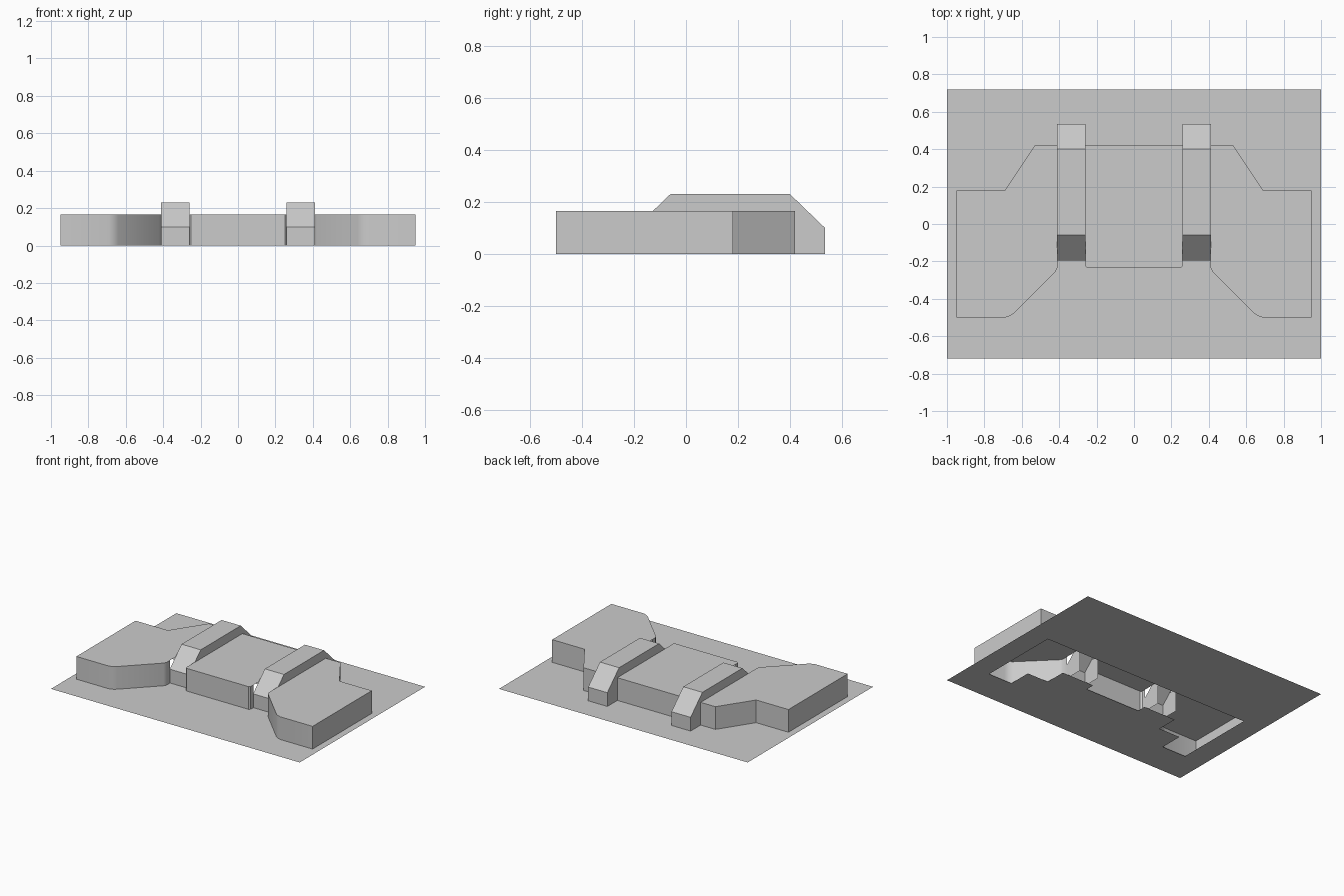
import bpy
import bmesh

old = bpy.data.objects.get("Cube")
if old:
    bpy.data.objects.remove(old, do_unlink=True)

grey = bpy.data.materials.new("plain_grey")
grey.use_nodes = True
grey.diffuse_color = (0.6, 0.6, 0.6, 1)
grey.node_tree.nodes["Principled BSDF"].inputs["Base Color"].default_value = (0.6, 0.6, 0.6, 1)


def finish(name, bm, smooth=False):
    """Turn a bmesh of the left half into a mirrored object."""
    bmesh.ops.recalc_face_normals(bm, faces=bm.faces[:])
    mesh = bpy.data.meshes.new(name)
    bm.to_mesh(mesh)
    bm.free()
    obj = bpy.data.objects.new(name, mesh)
    bpy.context.collection.objects.link(obj)
    mesh.materials.append(grey)
    obj.modifiers.new("Mirror", 'MIRROR').use_axis[0] = True
    if smooth:
        bpy.ops.object.select_all(action='DESELECT')
        obj.select_set(True)
        bpy.context.view_layer.objects.active = obj
        bpy.ops.object.shade_smooth_by_angle(angle=0.6)
    return obj


def ring(bm, points, z):
    return [bm.verts.new((x, y, z)) for x, y in points]


# Ground sheet with a stepped opening under the body
SHEET = [(0, -.72), (1, -.72), (1, .72), (0, .72), (0, .12), (.84, .12),
         (.84, -.48), (.65, -.48), (.65, -.31), (.48, -.31), (.48, -.155),
         (.22, -.155), (.22, -.22), (0, -.22)]
bm = bmesh.new()
bm.faces.new(ring(bm, SHEET, 0))
sheet = finish("ground_sheet", bm)

# Hollow body: top plate and walls, with an open notch for each strap
CLIP_IN, CLIP_OUT, NOTCH = .26, .41, -.06
HEIGHT = .165
BODY = [(0, -.235), (.25, -.235), (CLIP_IN, -.225), (CLIP_IN, -.195), (CLIP_IN, NOTCH),
        (CLIP_OUT, NOTCH), (CLIP_OUT, -.195), (CLIP_OUT, -.235), (.42, -.255),
        (.64, -.475), (.66, -.49), (.69, -.5), (.95, -.5), (.95, .18),
        (.69, .18), (.53, .42), (0, .42)]
bm = bmesh.new()
low, high = ring(bm, BODY, 0), ring(bm, BODY, HEIGHT)
bm.faces.new(high)
for i in range(len(BODY) - 1):
    in_notch = min(BODY[i][1], BODY[i + 1][1]) >= -.2 and BODY[i + 1][0] <= CLIP_OUT
    if in_notch and i + 2 < len(BODY):
        continue
    bm.faces.new((low[i], low[i + 1], high[i + 1], high[i]))
body = finish("body", bm, smooth=True)

# Straps: bevelled bands over the body that reach the ground at both ends
BAND = [(-.195, 0), (-.195, .1), (-.06, .23), (.4, .23), (.535, .1), (.535, 0)]
UNDERSIDE = [(.42, 0), (.42, HEIGHT), (NOTCH, HEIGHT), (NOTCH, 0)]
bm = bmesh.new()
sides = []
for x in (CLIP_IN - .002, CLIP_OUT + .002):
    side = [bm.verts.new((x, y, z)) for y, z in BAND + UNDERSIDE]
    bm.faces.new(side)
    sides.append(side)
for i in range(len(BAND) - 1):
    bm.faces.new((sides[0][i], sides[0][i + 1], sides[1][i + 1], sides[1][i]))
straps = finish("straps", bm)
